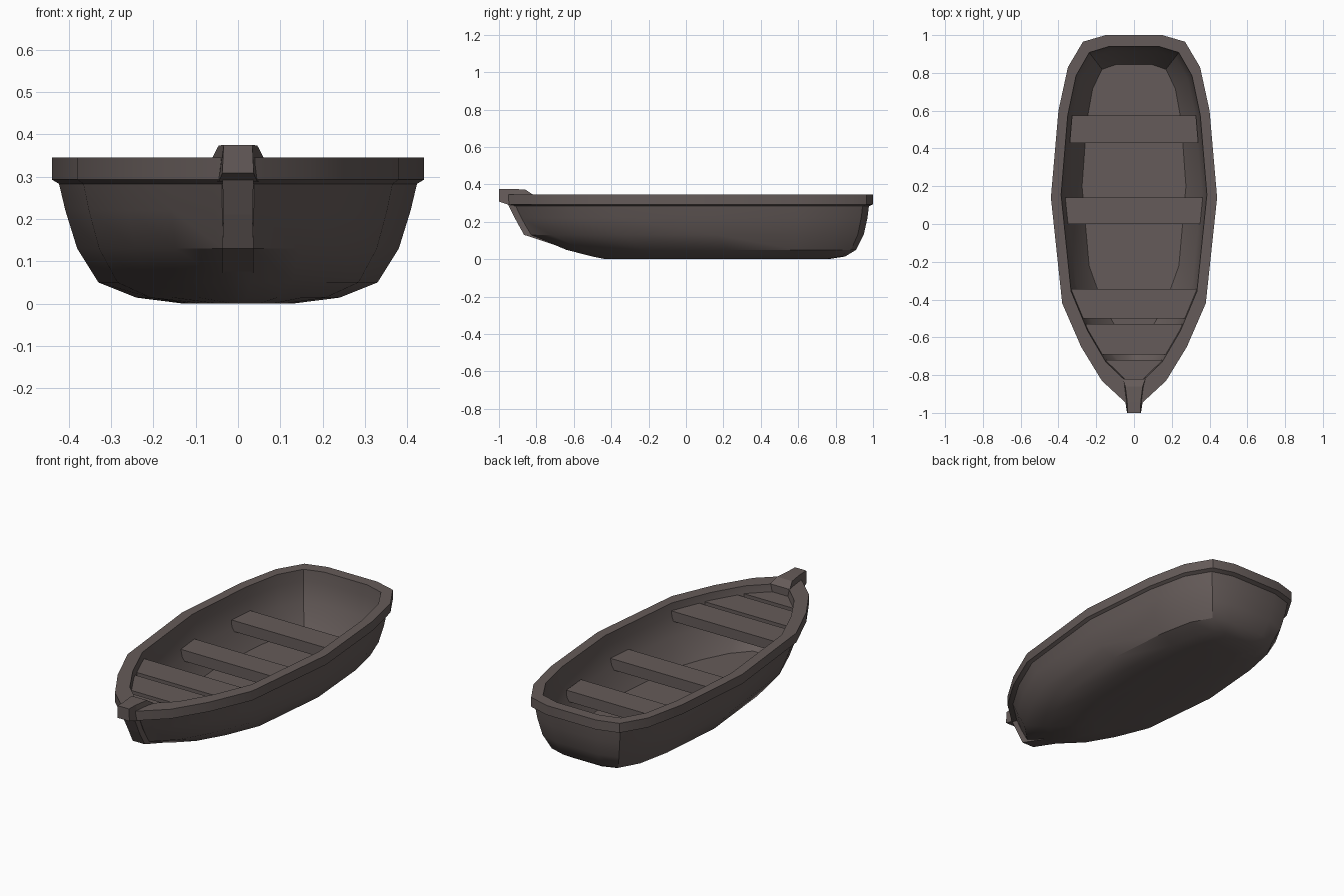
import bpy, bmesh, math

if "Cube" in bpy.data.objects:
    bpy.data.objects.remove(bpy.data.objects["Cube"])

# Half outline of the gunwale seen from above, stern to bow
HALF = [(.15, 1.0), (.27, .965), (.35, .83), (.40, .60), (.44, .14),
        (.38, -.42), (.28, -.65), (.17, -.83), (.04, -.95)]


def make_object(name, verts, faces, smooth=False):
    mesh = bpy.data.meshes.new(name)
    mesh.from_pydata(verts, [], faces)
    bm = bmesh.new()
    bm.from_mesh(mesh)
    bmesh.ops.recalc_face_normals(bm, faces=bm.faces)
    bm.to_mesh(mesh)
    bm.free()
    obj = bpy.data.objects.new(name, mesh)
    bpy.context.collection.objects.link(obj)
    if smooth:
        bpy.ops.object.select_all(action='DESELECT')
        obj.select_set(True)
        bpy.context.view_layer.objects.active = obj
        bpy.ops.object.shade_smooth_by_angle(angle=math.radians(35))
    mat = bpy.data.materials.get("wood")
    if mat is None:
        mat = bpy.data.materials.new("wood")
        mat.diffuse_color = (.13, .105, .10, 1)
        mat.use_nodes = True
        mat.node_tree.nodes["Principled BSDF"].inputs["Base Color"].default_value = mat.diffuse_color
    mesh.materials.append(mat)
    return obj


def loft(name, rings, smooth=False):
    """Skin equal-length vertex rings and cap both ends."""
    n = len(rings[0])
    faces = [(k * n + i, k * n + (i + 1) % n,
              (k + 1) * n + (i + 1) % n, (k + 1) * n + i)
             for k in range(len(rings) - 1) for i in range(n)]
    last = (len(rings) - 1) * n
    faces += [tuple(reversed(range(n))), tuple(range(last, last + n))]
    return make_object(name, [v for r in rings for v in r], faces, smooth)


def half_points(width, y0, y1):
    return [(x * width / .44, y0 + (y + .95) / 1.95 * (y1 - y0)) for x, y in HALF]


def hull_ring(z, width, y0, y1):
    pts = half_points(width, y0, y1)
    return [(x, y, z) for x, y in pts + [(-x, y) for x, y in reversed(pts)]]


def slab(name, outline, z0, z1):
    return loft(name, [[(x, y, z) for x, y in outline] for z in (z0, z1)])


# Hull shell: up the outside, over the gunwale, down to the floor
loft("hull", [hull_ring(*r) for r in [
    (.000, .13, -.43, .76),
    (.014, .24, -.50, .85),
    (.050, .33, -.64, .91),
    (.130, .38, -.83, .95),
    (.220, .408, -.88, .97),
    (.283, .423, -.91, .978),
    (.293, .44, -.95, 1.0),
    (.345, .44, -.95, 1.0),
    (.345, .386, -.84, .94),
    (.285, .380, -.83, .935),
    (.180, .358, -.77, .915),
    (.060, .275, -.62, .845)]], smooth=True)

# Two rowing seats
for name, ya, yb, xa, xb in [("rear_seat", .43, .575, .34, .328),
                             ("middle_seat", 0, .14, .355, .365)]:
    slab(name, [(-xa, ya), (xa, ya), (xb, yb), (-xb, yb)], .16, .22)


# Bow planks follow the inner edge of the gunwale
def inner_width(y):
    pts = half_points(.388, -.84, .94)
    for (xa, ya), (xb, yb) in zip(pts, pts[1:]):
        if yb <= y <= ya:
            return xb + (xa - xb) * (y - yb) / (ya - yb)
    return pts[-1][0]


for i, (ya, yb) in enumerate([(-.50, -.345), (-.69, -.53), (-.84, -.72)]):
    ys = [ya + (yb - ya) * t / 3 for t in range(4)]
    right = [(inner_width(y), y) for y in ys]
    slab(f"bow_plank_{i + 1}", right + [(-x, y) for x, y in reversed(right)],
         .25, .305)

# Stem head capping the bow
stem = []
for y, zb, zt, wb, wt in [(-1, .308, .375, .037, .034), (-.94, .288, .375, .046, .036),
                          (-.86, .288, .373, .058, .046), (-.82, .288, .346, .062, .06)]:
    stem.append([(-wb, y, zb), (wb, y, zb), (wt, y, zt), (-wt, y, zt)])
loft("stem_head", stem)

# Stem post running down the bow
post = []
for z, y, back in [(.30, -.955, -.86), (.21, -.91, -.82),
                   (.13, -.866, -.77), (.072, -.69, -.64)]:
    w = .034 if z == .21 else .037
    post.append([(-w, y, z), (w, y, z), (w, back, z + .01), (-w, back, z + .01)])
loft("stem_post", post)
